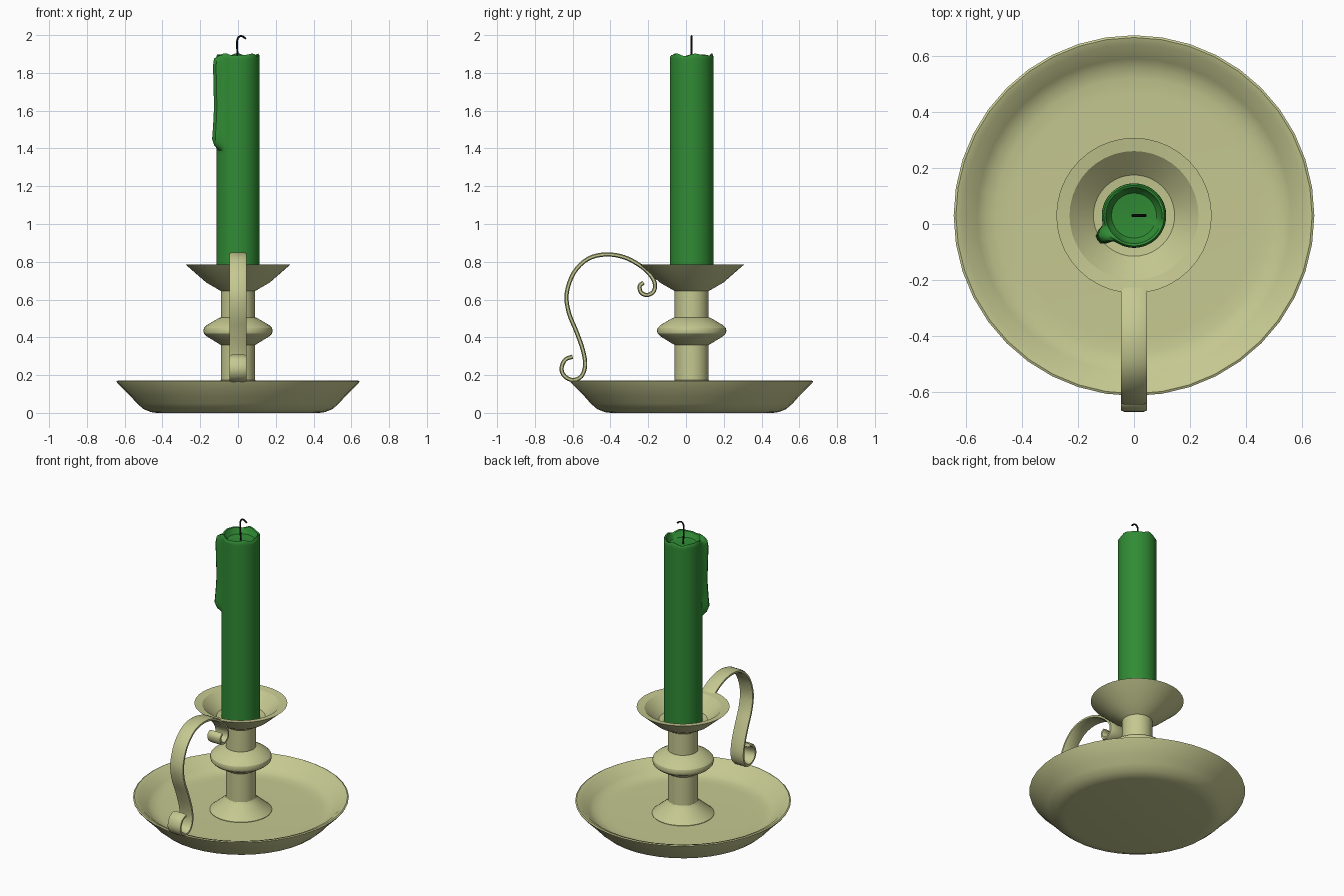
import bpy, bmesh, math
from mathutils import Vector

if "Cube" in bpy.data.objects:
    bpy.data.objects.remove(bpy.data.objects["Cube"])

CY = 0.03  # y of the candle axis


def material(name, rgb):
    m = bpy.data.materials.new(name)
    m.diffuse_color = (*rgb, 1)
    m.use_nodes = True
    m.node_tree.nodes["Principled BSDF"].inputs["Base Color"].default_value = m.diffuse_color
    return m


brass = material("brass", (0.56, 0.58, 0.28))
green = material("green_wax", (0.03, 0.26, 0.035))
black = material("wick_black", (0.01, 0.01, 0.01))


def finish(name, bm, mat, angle=30):
    bmesh.ops.recalc_face_normals(bm, faces=bm.faces)
    me = bpy.data.meshes.new(name)
    bm.to_mesh(me)
    bm.free()
    ob = bpy.data.objects.new(name, me)
    bpy.context.collection.objects.link(ob)
    me.materials.append(mat)
    bpy.ops.object.select_all(action='DESELECT')
    ob.select_set(True)
    bpy.context.view_layer.objects.active = ob
    bpy.ops.object.shade_smooth_by_angle(angle=math.radians(angle))
    return ob


def skin(rings):
    """Bridge closed rings of points and cap both ends."""
    bm = bmesh.new()
    vs = [[bm.verts.new(p) for p in r] for r in rings]
    n = len(vs[0])
    for a, b in zip(vs, vs[1:]):
        for i in range(n):
            j = (i + 1) % n
            bm.faces.new((a[i], a[j], b[j], b[i]))
    bm.faces.new(vs[0])
    bm.faces.new(vs[-1])
    return bm


def ring(r, z, n):
    return [(r * math.cos(2 * math.pi * i / n), CY + r * math.sin(2 * math.pi * i / n), z)
            for i in range(n)]


def lathe(name, profile, n=40, angle=30):
    return finish(name, skin([ring(r, z, n) for r, z in profile]), brass, angle)


def smooth_path(pts, steps):
    """Catmull-Rom curve through 2D points."""
    p = [Vector(q) for q in pts]
    p = [2 * p[0] - p[1]] + p + [2 * p[-1] - p[-2]]
    out = []
    for a, b, c, d in zip(p, p[1:], p[2:], p[3:]):
        for k in range(steps):
            t = k / steps
            out.append(0.5 * (2 * b + (c - a) * t + (2 * a - 5 * b + 4 * c - d) * t * t
                              + (3 * b - a - 3 * c + d) * t ** 3))
    return out + [p[-2]]


def sweep(path, section, place):
    """Sweep a (side, normal) section along a planar path."""
    rings = []
    for i, c in enumerate(path):
        t = (path[min(i + 1, len(path) - 1)] - path[max(i - 1, 0)]).normalized()
        nrm = Vector((-t.y, t.x))
        rings.append([place(s, c + nrm * h) for s, h in section])
    return skin(rings)


# Dish
lathe("dish", [(0.43, 0.0), (0.46, 0.004), (0.50, 0.02), (0.535, 0.05), (0.57, 0.09),
               (0.64, 0.16), (0.643, 0.167), (0.635, 0.171), (0.61, 0.162), (0.56, 0.115),
               (0.53, 0.096), (0.49, 0.087), (0.44, 0.085), (0.1, 0.085)])

# Stem with flared foot and knob
lathe("stem", [(0.185, 0.075), (0.185, 0.088), (0.10, 0.16), (0.09, 0.175), (0.09, 0.36),
               (0.10, 0.365), (0.165, 0.405), (0.18, 0.42), (0.184, 0.435), (0.18, 0.45),
               (0.165, 0.465), (0.10, 0.503), (0.09, 0.505), (0.09, 0.66)])

# Drip cup
lathe("drip_cup", [(0.085, 0.645), (0.09, 0.645), (0.168, 0.69), (0.277, 0.785),
                   (0.23, 0.778), (0.145, 0.70), (0.10, 0.695)])

# Candle with wavy rim, melted hollow and a run of wax down one side
DRIP = math.radians(214)


def wax_ring(r, z, n=64, wave=0.0, drip=1.0):
    run = [(1.39, 0), (1.415, 0.028), (1.45, 0.042), (1.52, 0.036), (1.62, 0.030),
           (1.75, 0.034), (1.84, 0.036), (1.875, 0.03), (1.9, 0.008)]
    d = 0
    for (z0, d0), (z1, d1) in zip(run, run[1:]):
        if z0 <= z <= z1:
            d = d0 + (d1 - d0) * (z - z0) / (z1 - z0)
    pts = []
    for i in range(n):
        a = 2 * math.pi * i / n
        rr = r + drip * d * math.exp(-((a - DRIP) / 0.23) ** 4)
        zz = z + wave * (math.sin(5 * a) + 0.6 * math.sin(8 * a + 1))
        pts.append((rr * math.cos(a), CY + rr * math.sin(a), zz))
    return pts


levels = [0.69, 1.37, 1.39, 1.40, 1.415, 1.43, 1.45, 1.48, 1.52, 1.57, 1.62, 1.68,
          1.75, 1.80, 1.84, 1.86, 1.875]
rings = [wax_ring(0.115, z) for z in levels]
rings += [wax_ring(0.114, 1.888, wave=0.004), wax_ring(0.108, 1.896, wave=0.005, drip=0.5),
          wax_ring(0.100, 1.893, wave=0.005, drip=0), wax_ring(0.092, 1.875, wave=0.002, drip=0),
          wax_ring(0.08, 1.86, drip=0), wax_ring(0.03, 1.855, drip=0)]
finish("candle", skin(rings), green, 40)

# Wick
wick = smooth_path([(0, 1.85), (-0.003, 1.90), (-0.005, 1.96), (0.0, 1.985), (0.013, 1.995),
                    (0.028, 1.991), (0.042, 1.98)], 4)
circle = [(0.005 * math.cos(k * math.pi / 4), 0.005 * math.sin(k * math.pi / 4)) for k in range(8)]
finish("wick", sweep(wick, circle, lambda s, p: (p.x, CY + s, p.y)), black)

# Scrolled strap handle, path in (y, z)
strap = smooth_path([(-0.225, 0.69), (-0.245, 0.672), (-0.238, 0.638), (-0.205, 0.624),
                     (-0.170, 0.645), (-0.166, 0.69), (-0.195, 0.738), (-0.25, 0.785),
                     (-0.33, 0.825), (-0.425, 0.839), (-0.52, 0.815), (-0.595, 0.74),
                     (-0.632, 0.63), (-0.620, 0.53), (-0.58, 0.43), (-0.545, 0.33),
                     (-0.534, 0.25), (-0.555, 0.193), (-0.60, 0.174), (-0.643, 0.195),
                     (-0.659, 0.235), (-0.64, 0.281), (-0.60, 0.298)], 4)
section = [(-0.046, -0.006), (-0.034, -0.011), (0.034, -0.011), (0.046, -0.006),
           (0.046, 0.006), (0.034, 0.011), (-0.034, 0.011), (-0.046, 0.006)]
finish("handle", sweep(strap, section, lambda s, p: (s, p.x, p.y)), brass)
